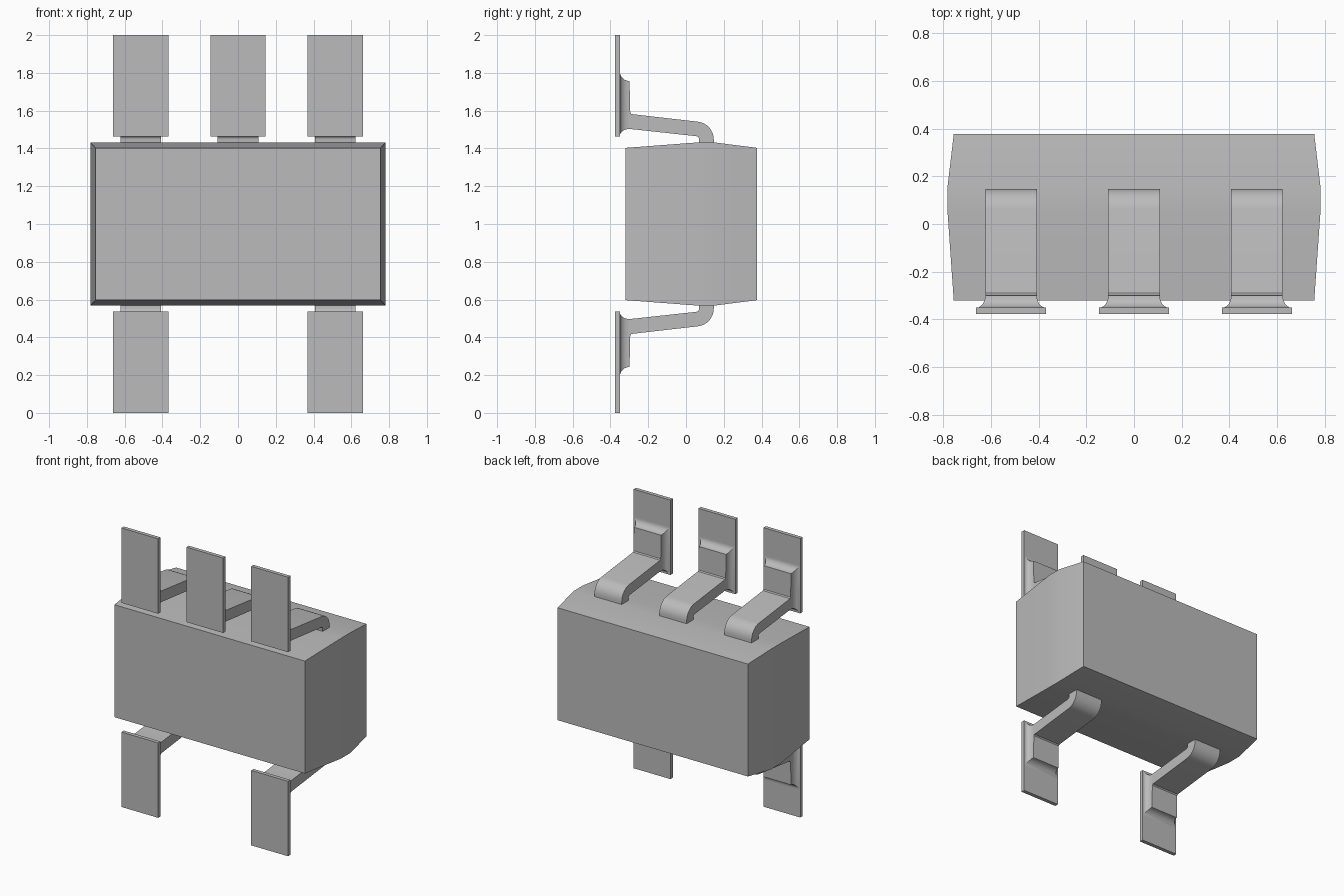
import bpy
import bmesh
import math

cube = bpy.data.objects.get("Cube")
if cube:
    bpy.data.objects.remove(cube, do_unlink=True)

grey = bpy.data.materials.new("plain_grey")
grey.use_nodes = True
colour = (0.5, 0.5, 0.5, 1)
grey.diffuse_color = colour
grey.node_tree.nodes["Principled BSDF"].inputs["Base Color"].default_value = colour

MID_Z = 1.0          # height of the mirror plane between the two lead rows


def finish(name, bm):
    bmesh.ops.recalc_face_normals(bm, faces=bm.faces[:])
    mesh = bpy.data.meshes.new(name)
    bm.to_mesh(mesh)
    bm.free()
    mesh.materials.append(grey)
    obj = bpy.data.objects.new(name, mesh)
    bpy.context.collection.objects.link(obj)
    bpy.ops.object.select_all(action="DESELECT")
    obj.select_set(True)
    bpy.context.view_layer.objects.active = obj
    bpy.ops.object.shade_smooth_by_angle(angle=math.radians(30))
    return obj


def loft(name, rings):
    """Join closed rings of points into a capped solid."""
    bm = bmesh.new()
    loops = [[bm.verts.new(p) for p in ring] for ring in rings]
    n = len(loops[0])
    for a, b in zip(loops, loops[1:]):
        for i in range(n):
            j = (i + 1) % n
            bm.faces.new((a[i], a[j], b[j], b[i]))
    bm.faces.new(loops[0])
    bm.faces.new(loops[-1])
    return finish(name, bm)


def rect(y, x0, x1, z0, z1):
    return [(x0, y, z0), (x1, y, z0), (x1, y, z1), (x0, y, z1)]


def arc(cy, cz, r, start, end, steps):
    angles = [math.radians(start + (end - start) * i / steps) for i in range(steps + 1)]
    return [(cy + r * math.cos(a), cz + r * math.sin(a)) for a in angles]


# Moulded body, tapering towards its front and back faces
loft("body", [rect(y, -hx, hx, MID_Z - hz, MID_Z + hz) for y, hx, hz in
              ((-0.321, 0.755, 0.403), (0.05, 0.781, 0.431),
               (0.157, 0.781, 0.431), (0.377, 0.755, 0.403))])

# Side outline of a bent lead: shoulder, sloping arm and foot (y, z)
lead_outline = ([(0.147, 1.40)]
                + arc(0.053, 1.448, 0.094, 0, 84, 8)
                + [(-0.289, 1.582), (-0.295, 1.590), (-0.299, 1.757), (-0.352, 1.757),
                   (-0.352, 1.503), (-0.295, 1.503)]
                + arc(0.053, 1.448, 0.017, 84, 0, 4)
                + [(0.07, 1.40)])


def add_lead(x, up, name):
    def z_of(z):
        return z if up else 2 * MID_Z - z

    # Bent lead
    loft("lead_" + name, [[(x + s * 0.108, y, z_of(z)) for y, z in lead_outline]
                          for s in (-1, 1)])

    # Concave solder fillet around the foot
    rings = []
    for i in range(7):
        a = math.pi / 2 * i / 6
        y, flare = -0.300 - 0.051 * math.sin(a), 1 - math.cos(a)
        hw = 0.108 + 0.038 * flare
        rings.append(rect(y, x - hw, x + hw, z_of(1.503 - 0.039 * flare),
                          z_of(1.757 + 0.053 * flare)))
    loft("solder_fillet_" + name, rings)

    # Flat mounting pad
    loft("pad_" + name, [rect(y, x - 0.146, x + 0.146, z_of(1.463), z_of(2.0))
                         for y in (-0.377, -0.350)])


for side, x in (("right", -0.515), ("middle", 0.0), ("left", 0.515)):
    add_lead(x, True, "top_" + side)
    if side != "middle":
        add_lead(x, False, "bottom_" + side)
